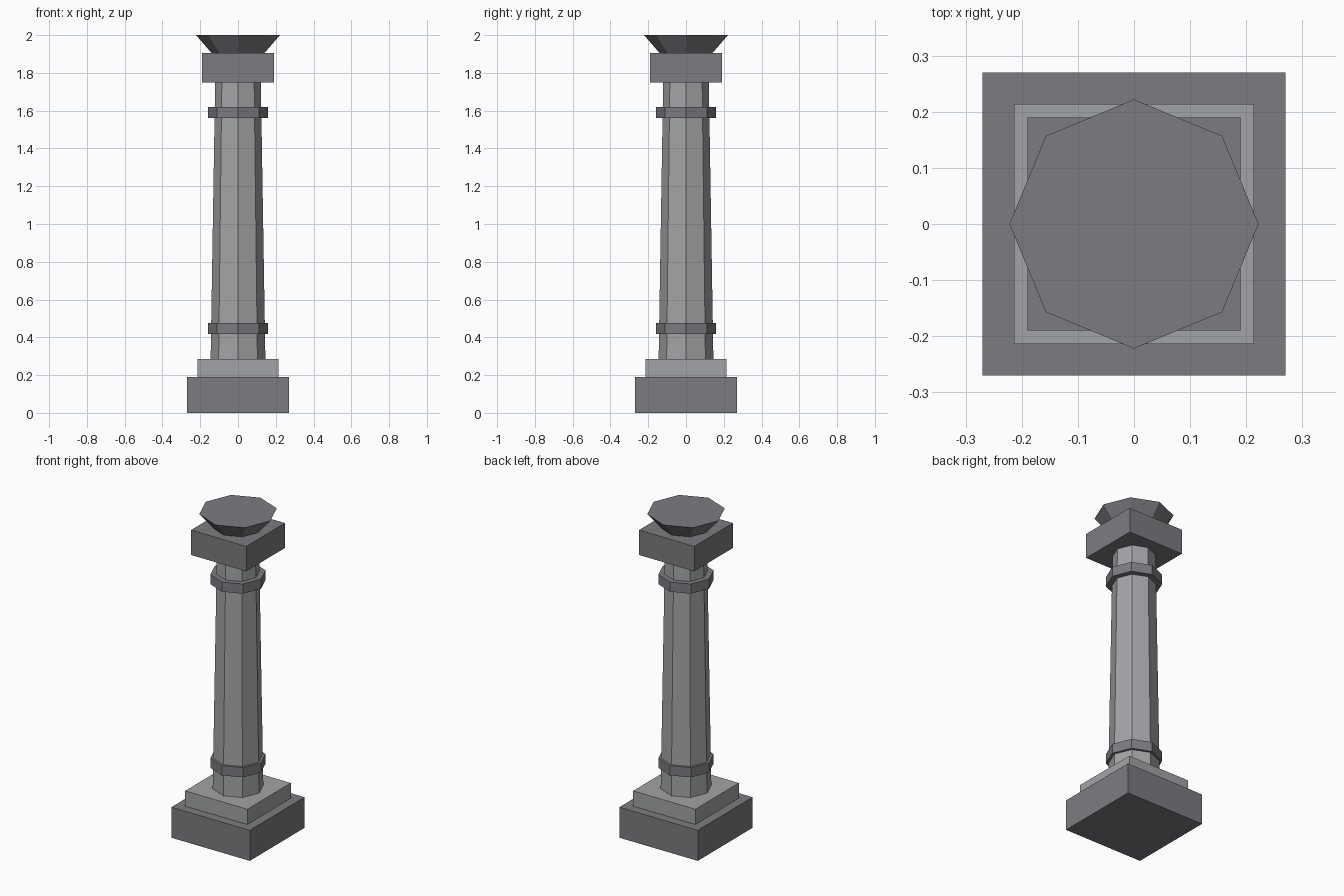
import bpy

if "Cube" in bpy.data.objects:
    bpy.data.objects.remove(bpy.data.objects["Cube"])


def stone(name, color):
    mat = bpy.data.materials.new(name)
    mat.diffuse_color = (*color, 1)
    mat.use_nodes = True
    mat.node_tree.nodes["Principled BSDF"].inputs["Base Color"].default_value = mat.diffuse_color
    return mat


dark = stone("dark_stone", (0.20, 0.20, 0.222))
light = stone("light_stone", (0.36, 0.37, 0.385))


def block(name, half, z0, z1, mat):
    bpy.ops.mesh.primitive_cube_add(size=1, location=(0, 0, (z0 + z1) / 2))
    ob = bpy.context.object
    ob.name = name
    ob.scale = (2 * half, 2 * half, z1 - z0)
    bpy.ops.object.transform_apply(location=False, rotation=False, scale=True)
    ob.data.materials.append(mat)


def octagon(name, r0, r1, z0, z1, mat):
    # eight-sided drum or taper with corners on the x and y axes
    bpy.ops.mesh.primitive_cone_add(vertices=8, radius1=r0, radius2=r1,
                                    depth=z1 - z0, location=(0, 0, (z0 + z1) / 2))
    ob = bpy.context.object
    ob.name = name
    ob.data.materials.append(mat)


# stepped square base
block("plinth", 0.27, 0.0, 0.19, dark)
block("plinth_step", 0.214, 0.19, 0.285, light)

# tapered shaft with two bands
octagon("shaft", 0.145, 0.121, 0.285, 1.75, light)
for name, z0, z1 in (("lower_band", 0.417, 0.477), ("upper_band", 1.56, 1.62)):
    octagon(name, 0.158, 0.158, z0, z1, dark)

# square capital and flared top
block("capital", 0.19, 1.75, 1.905, dark)
octagon("flared_top", 0.14, 0.222, 1.905, 2.0, dark)
